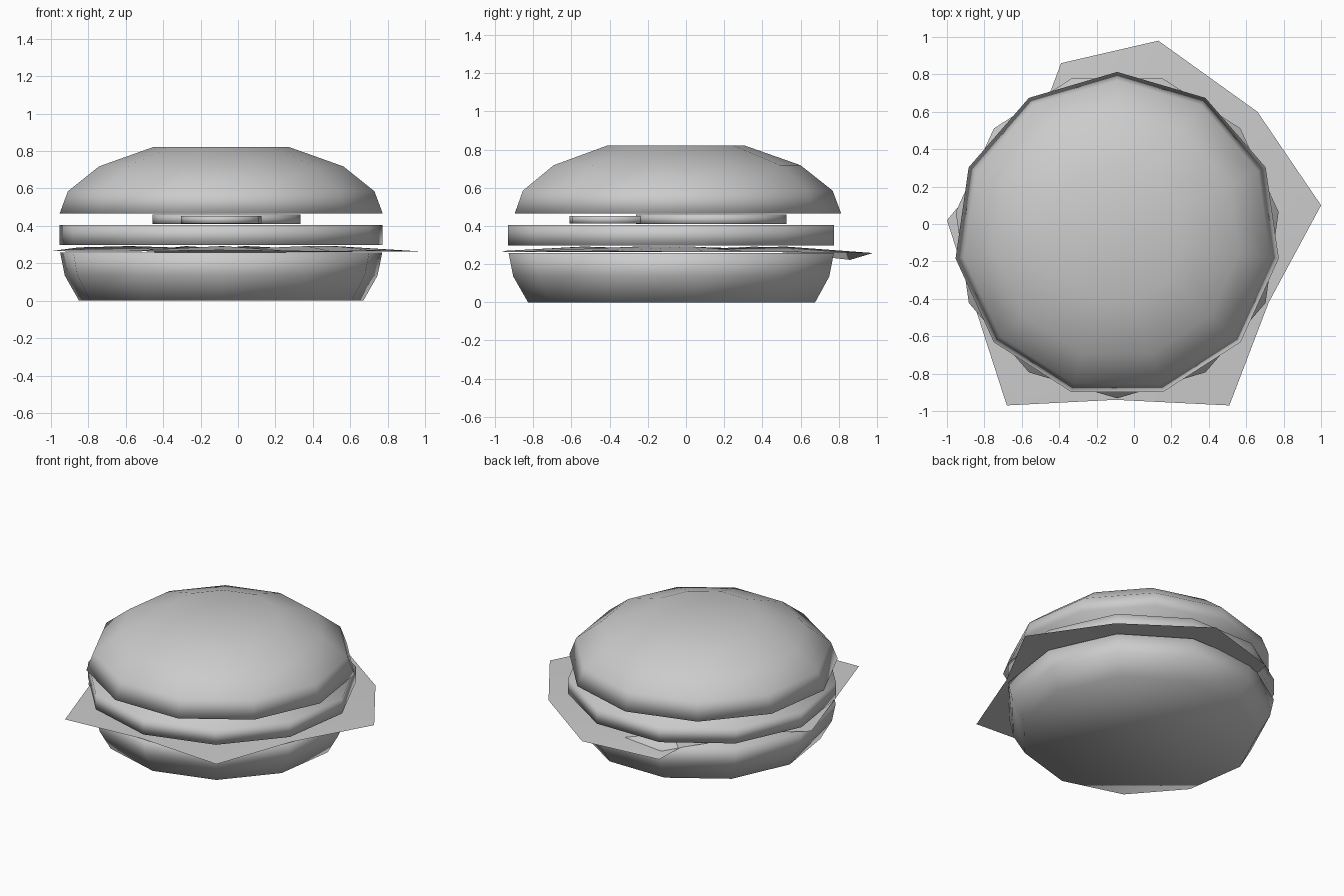
import bpy, bmesh
from math import pi, sin, cos

if "Cube" in bpy.data.objects:
    bpy.data.objects.remove(bpy.data.objects["Cube"])

CX, CY = -0.09, -0.06   # axis shared by the round layers


def finish(name, bm):
    bmesh.ops.recalc_face_normals(bm, faces=bm.faces[:])
    mesh = bpy.data.meshes.new(name)
    bm.to_mesh(mesh)
    bm.free()
    mesh.shade_smooth()
    obj = bpy.data.objects.new(name, mesh)
    bpy.context.collection.objects.link(obj)
    return obj


def turned(name, profile, start, sides=11, x=CX, y=CY):
    """Closed solid of revolution from (radius, z) pairs."""
    bm = bmesh.new()
    rings = [[bm.verts.new((x + r * cos(start + 2 * pi * i / sides),
                            y + r * sin(start + 2 * pi * i / sides), z))
              for i in range(sides)] for r, z in profile]
    for a, b in zip(rings, rings[1:]):
        for i in range(sides):
            j = (i + 1) % sides
            bm.faces.new((a[i], a[j], b[j], b[i]))
    bm.faces.new(rings[0])
    bm.faces.new(rings[-1])
    return finish(name, bm)


# Buns and patty
turned("bottom_bun", [(0.768, 0), (0.845, 0.135), (0.87, 0.258)], -pi / 2)
turned("patty", [(0.872, 0.298), (0.872, 0.405)], -pi / 2)
turned("top_bun", [(0.873, 0.465), (0.828, 0.585), (0.66, 0.718), (0.365, 0.822)], pi / 2)

# Slices between patty and top bun
turned("tomato_slice", [(0.395, 0.41), (0.395, 0.46)], pi / 2, 16, -0.062, 0.132)
turned("pickle_slice", [(0.215, 0.413), (0.215, 0.453)], pi / 2, 16, -0.09, -0.395)

# Lettuce leaf: ragged thin sheet with a wavy inner ring
outline = [(1.0, 0.10, 0.262), (0.66, 0.60, 0.262), (0.13, 0.98, 0.258),
           (-0.39, 0.86, 0.222), (-0.45, 0.70, 0.262), (-0.85, 0.20, 0.285),
           (-1.0, 0.02, 0.265), (-0.68, -0.97, 0.262), (-0.10, -0.94, 0.27),
           (0.51, -0.97, 0.262), (0.72, -0.42, 0.268)]
bm = bmesh.new()
outer = [bm.verts.new(p) for p in outline]
inner = [bm.verts.new((x * 0.55 - 0.03, y * 0.55 - 0.02, 0.28 + 0.012 * (-1) ** i))
         for i, (x, y, z) in enumerate(outline)]
centre = bm.verts.new((-0.03, -0.02, 0.275))
for i in range(len(outer)):
    j = (i + 1) % len(outer)
    bm.faces.new((outer[i], outer[j], inner[j], inner[i]))
    bm.faces.new((inner[i], inner[j], centre))
finish("lettuce_leaf", bm)
